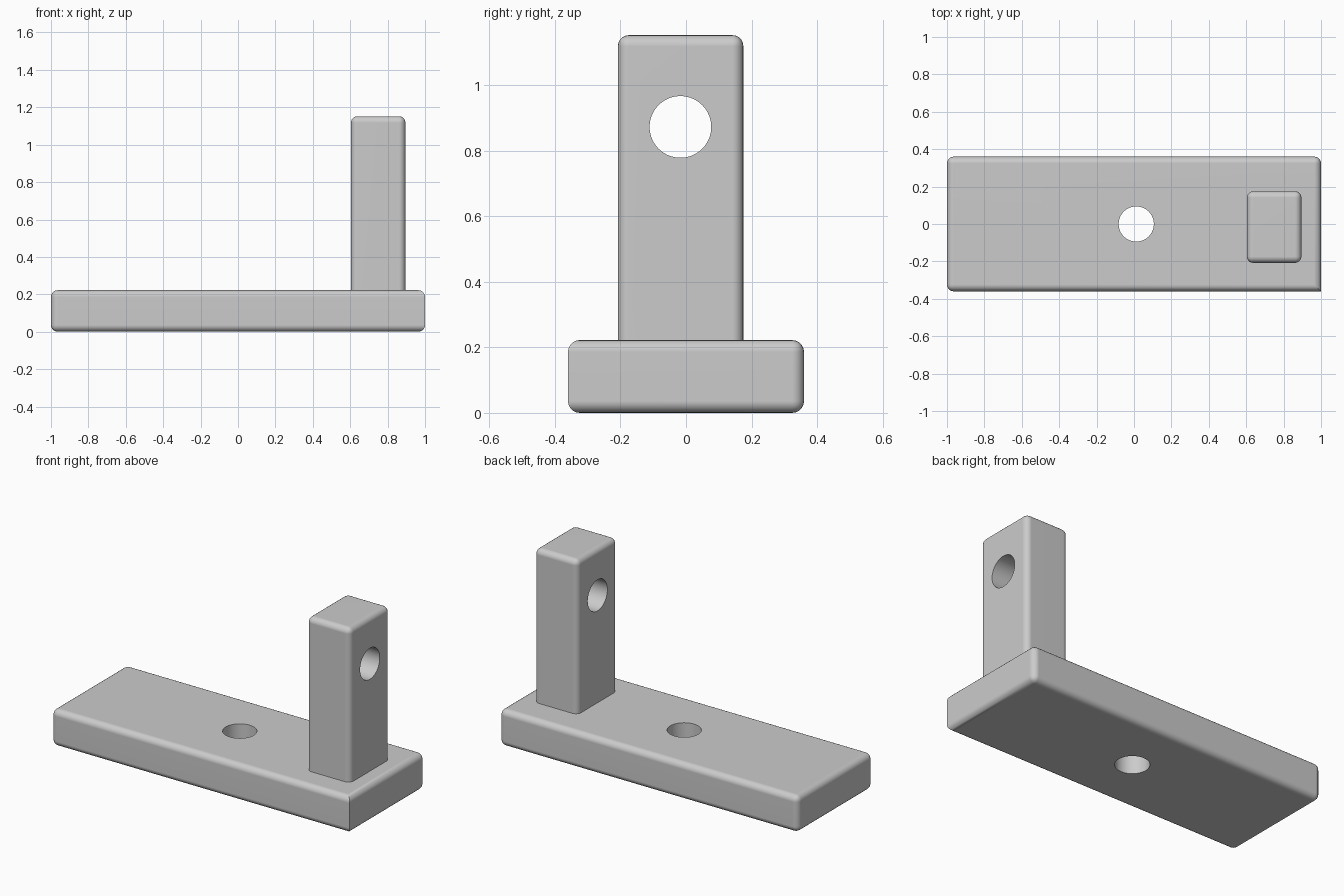
import bpy
import bmesh
from math import pi, radians
from mathutils import Matrix, Vector

cube = bpy.data.objects.get("Cube")
if cube:
    bpy.data.objects.remove(cube, do_unlink=True)

GREY = (0.6, 0.6, 0.6, 1.0)
grey = bpy.data.materials.new("plain grey")
grey.use_nodes = True
grey.diffuse_color = GREY
grey.node_tree.nodes["Principled BSDF"].inputs["Base Color"].default_value = GREY


def add_object(name, bm):
    mesh = bpy.data.meshes.new(name)
    bm.to_mesh(mesh)
    bm.free()
    mesh.materials.append(grey)
    obj = bpy.data.objects.new(name, mesh)
    bpy.context.collection.objects.link(obj)
    return obj


def rounded_block(name, low, high, radius, keep_sharp):
    """Box between two corners; edges whose midpoint passes keep_sharp stay square."""
    low, high = Vector(low), Vector(high)
    bm = bmesh.new()
    bmesh.ops.create_cube(bm, size=1)
    sharp = [keep_sharp((e.verts[0].co + e.verts[1].co) / 2) for e in bm.edges]
    edges = [e for e, s in zip(bm.edges, sharp) if not s]
    bmesh.ops.scale(bm, vec=high - low, verts=bm.verts)
    bmesh.ops.translate(bm, vec=(low + high) / 2, verts=bm.verts)
    bmesh.ops.bevel(bm, geom=edges, offset=radius, segments=5, profile=0.5,
                    affect='EDGES', clamp_overlap=True)
    bmesh.ops.recalc_face_normals(bm, faces=bm.faces)
    return add_object(name, bm)


def drill(obj, centre, radius, axis):
    """Cut a round through-hole along the given axis."""
    bm = bmesh.new()
    turn = Matrix.Rotation(pi / 2, 4, 'Y') if axis == 'X' else Matrix.Identity(4)
    bmesh.ops.create_cone(bm, cap_ends=True, segments=64, radius1=radius,
                          radius2=radius, depth=0.6,
                          matrix=Matrix.Translation(centre) @ turn)
    cutter = add_object(obj.name + "_hole_cutter", bm)
    cutter.hide_render = True
    mod = obj.modifiers.new("hole", 'BOOLEAN')
    mod.operation = 'DIFFERENCE'
    mod.solver = 'EXACT'
    mod.object = cutter
    select(obj)
    bpy.ops.object.modifier_apply(modifier=mod.name)
    bpy.data.objects.remove(cutter, do_unlink=True)


def select(obj):
    bpy.ops.object.select_all(action='DESELECT')
    obj.select_set(True)
    bpy.context.view_layer.objects.active = obj


# Base plate: one upright corner edge is left square
base = rounded_block("base_plate", (-1, -0.36, 0), (1, 0.36, 0.222), 0.036,
                     lambda m: m.x > 0.4 and m.y < -0.4)
drill(base, (0.012, 0, 0.11), 0.094, 'Z')

# Upright post: square where it meets the plate
post = rounded_block("upright_post", (0.604, -0.208, 0.222), (0.895, 0.175, 1.152),
                     0.034, lambda m: m.z < -0.4)
drill(post, (0.75, -0.017, 0.872), 0.094, 'X')

# Smooth rounded edges while the broad faces stay flat
for part in (base, post):
    select(part)
    bpy.ops.object.shade_smooth_by_angle(angle=radians(35))
    weighted = part.modifiers.new("flat faces", 'WEIGHTED_NORMAL')
    weighted.keep_sharp = True
